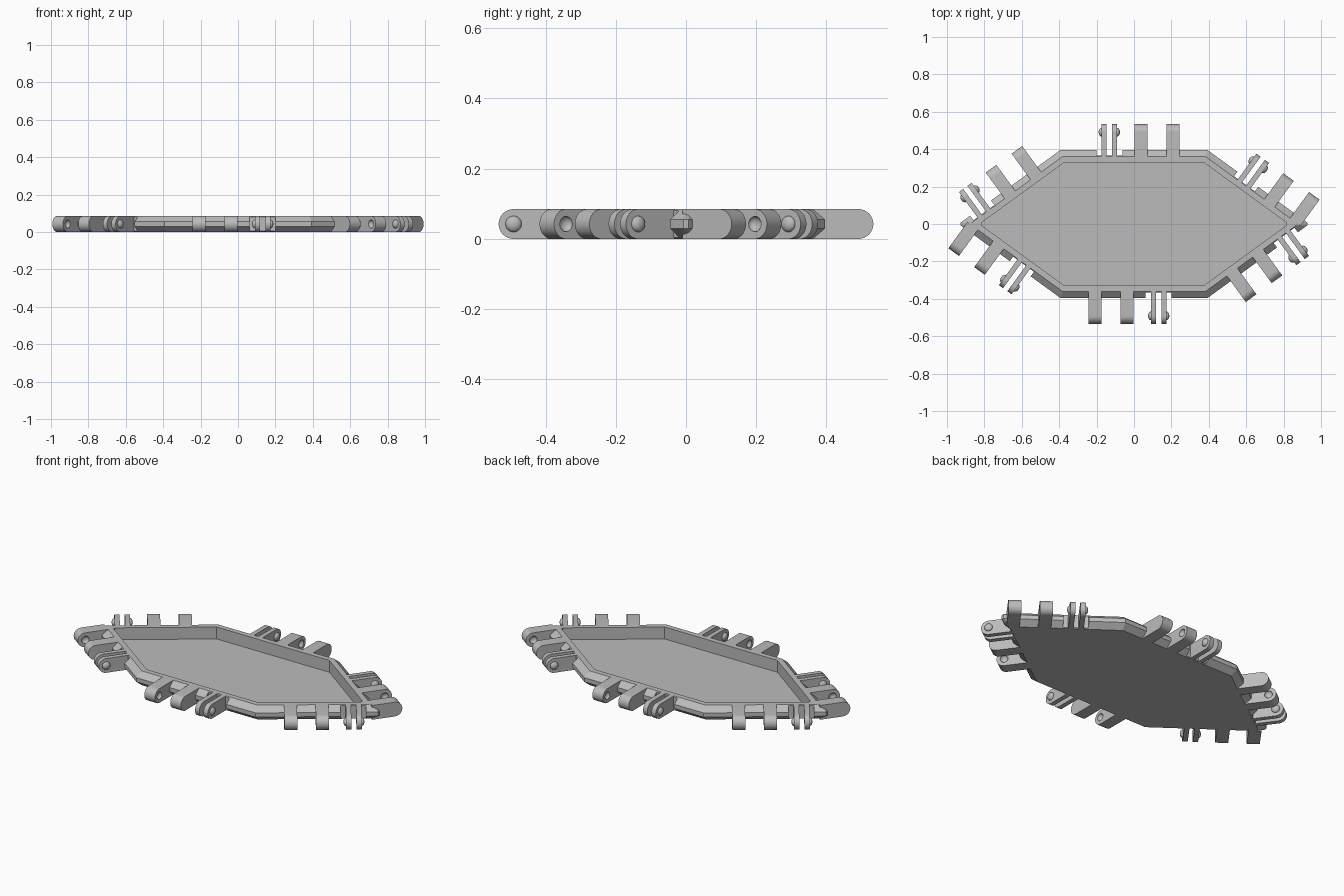
import bpy, bmesh, math
from mathutils import Matrix, Vector

HEIGHT = 0.085
HALF_X, HALF_Y, TIP = 0.393, 0.396, 0.937
SLOPE = math.atan2(HALF_Y, TIP - HALF_X)

old = bpy.data.objects.get("Cube")
if old:
    bpy.data.objects.remove(old, do_unlink=True)

grey = bpy.data.materials.new("plain_grey")
grey.use_nodes = True
grey.diffuse_color = (0.5, 0.5, 0.5, 1)
grey.node_tree.nodes["Principled BSDF"].inputs["Base Color"].default_value = (0.5, 0.5, 0.5, 1)


def add_object(name, bm):
    bmesh.ops.recalc_face_normals(bm, faces=bm.faces[:])
    mesh = bpy.data.meshes.new(name)
    bm.to_mesh(mesh)
    bm.free()
    mesh.materials.append(grey)
    ob = bpy.data.objects.new(name, mesh)
    bpy.context.collection.objects.link(ob)
    return ob


def cut(ob, cutter):
    """Subtract the cutter, bake the result and discard the cutter."""
    cutter.hide_render = True
    mod = ob.modifiers.new("cut", 'BOOLEAN')
    mod.object, mod.operation, mod.solver = cutter, 'DIFFERENCE', 'EXACT'
    dg = bpy.context.evaluated_depsgraph_get()
    mesh = bpy.data.meshes.new_from_object(ob.evaluated_get(dg))
    ob.modifiers.clear()
    ob.data = mesh
    bpy.data.objects.remove(cutter, do_unlink=True)


def smooth(ob):
    bpy.ops.object.select_all(action='DESELECT')
    ob.select_set(True)
    bpy.context.view_layer.objects.active = ob
    bpy.ops.object.shade_smooth_by_angle(angle=math.radians(35))


def ball(bm, u, radius, squash=1.0):
    place = Matrix.Translation((u, PIN, HEIGHT / 2)) @ Matrix.Diagonal((squash, 1, 1, 1))
    turn = Matrix.Rotation(math.pi / 2, 4, 'Y')
    bmesh.ops.create_uvsphere(bm, u_segments=24, v_segments=12, radius=radius, matrix=place @ turn)


# Edge frames: local x runs along the edge, local y points outward
PIN = 0.095
SHIFT = 0.482


def edge_frames():
    n = Vector((math.sin(SLOPE), math.cos(SLOPE)))
    reach = n.x * HALF_X + n.y * HALF_Y
    frames = []
    for half_turn in (0, math.pi):
        spin = Matrix.Rotation(half_turn, 4, 'Z')
        for angle, dist, shift in ((0, HALF_Y, 0), (-SLOPE, reach, SHIFT), (SLOPE, reach, -SHIFT)):
            frames.append(spin @ Matrix.Rotation(angle, 4, 'Z') @ Matrix.Translation((shift, dist, 0)))
    return frames


# Tray: rings from the underside, round the bevelled rim, down to the floor
def ring(bm, inset, z):
    cx = HALF_X - inset * math.tan(SLOPE / 2)
    cy = HALF_Y - inset
    tx = TIP - inset / math.sin(SLOPE)
    quarter = [(tx - 0.01, 0.01 * math.tan(SLOPE)), (cx, cy)]
    pts = quarter + [(-x, y) for x, y in reversed(quarter)]
    pts += [(-x, -y) for x, y in pts]
    return [bm.verts.new((x, y, z)) for x, y in pts]


bm = bmesh.new()
rings = [ring(bm, i, z) for i, z in
         ((0.035, 0), (0, 0.03), (0, 0.055), (0.035, HEIGHT), (0.066, HEIGHT), (0.066, 0.014))]
for a, b in zip(rings, rings[1:]):
    for i in range(len(a)):
        j = (i + 1) % len(a)
        bm.faces.new((a[i], a[j], b[j], b[i]))
bm.faces.new(rings[0])
bm.faces.new(rings[-1])
tray = add_object("tray", bm)

# Clearance notches in the rim around each thin pair
bm = bmesh.new()
for frame in edge_frames():
    box = Matrix.Translation((-0.131, 0.02, HEIGHT / 2)) @ Matrix.Diagonal((0.138, 0.1, 0.2, 1))
    bmesh.ops.create_cube(bm, size=1, matrix=frame @ box)
cut(tray, add_object("notch_cutter", bm))


# Hinge lugs: a bar with a round outer end
def lug(name, u0, u1, bump=None, dimple=None):
    bm = bmesh.new()
    r = HEIGHT / 2
    outline = [(-0.036, 0)]
    for k in range(17):
        a = -math.pi / 2 + math.pi * k / 16
        outline.append((PIN + r * math.cos(a), r + r * math.sin(a)))
    outline.append((-0.036, HEIGHT))
    face = bm.faces.new([bm.verts.new((u0, y, z)) for y, z in outline])
    side = bmesh.ops.extrude_face_region(bm, geom=[face])["geom"]
    bmesh.ops.translate(bm, vec=(u1 - u0, 0, 0), verts=[v for v in side if isinstance(v, bmesh.types.BMVert)])
    if bump is not None:
        ball(bm, bump, 0.023, 0.65)
    ob = add_object(name, bm)
    if dimple is not None:
        cutter = bmesh.new()
        ball(cutter, dimple, 0.022, 0.75)
        cut(ob, add_object("dimple_cutter", cutter))
    smooth(ob)
    return ob


lugs = [
    lug("thin_lug_outer", -0.174, -0.146, bump=-0.174),
    lug("thin_lug_inner", -0.118, -0.09, bump=-0.09),
    lug("wide_lug_near", 0.003, 0.073, dimple=0.073),
    lug("wide_lug_far", 0.174, 0.244, dimple=0.174),
]
for index, frame in enumerate(edge_frames()):
    for ob in lugs:
        part = ob
        if index:
            part = bpy.data.objects.new(f"{ob.name}_{index + 1}", ob.data)
            bpy.context.collection.objects.link(part)
        part.matrix_world = frame
